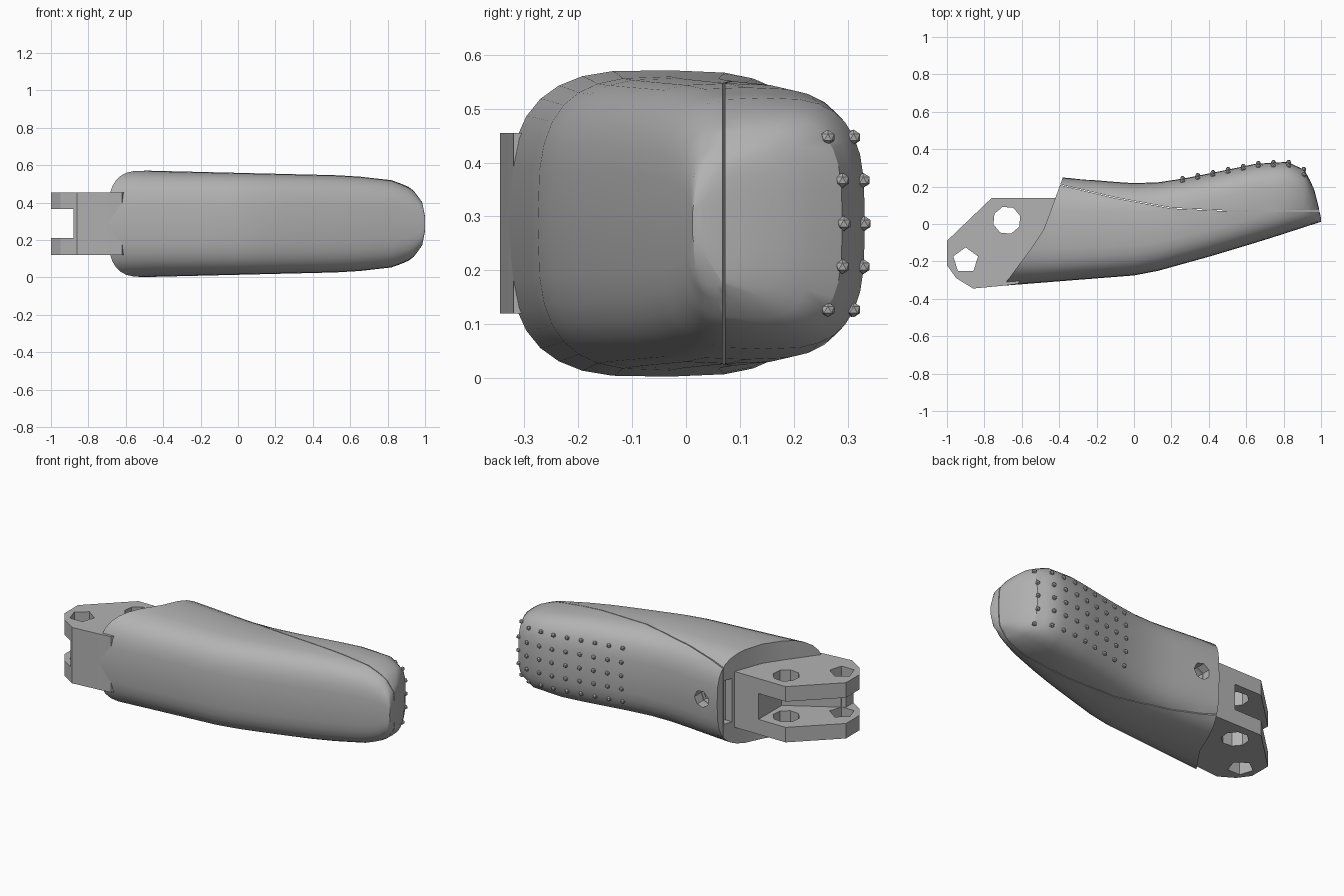
import bpy, bmesh, math
from mathutils import Vector

cube = bpy.data.objects.get("Cube")
if cube:
    bpy.data.objects.remove(cube, do_unlink=True)

grey = bpy.data.materials.new("plain grey")
grey.use_nodes = True
grey.diffuse_color = (0.45, 0.45, 0.45, 1)
grey.node_tree.nodes["Principled BSDF"].inputs["Base Color"].default_value = (0.45, 0.45, 0.45, 1)

MID = 0.287
# Outline keys along the length: front edge, back edge, half height
FRONT = [(-0.7, -0.33), (0, -0.275), (0.13, -0.25), (0.4, -0.175), (0.7, -0.085), (1, 0.012)]
BACK = [(-0.4, 0.25), (-0.1, 0.225), (0.05, 0.215), (0.2, 0.23), (0.5, 0.29), (0.65, 0.322),
        (0.82, 0.332), (0.91, 0.29), (0.96, 0.2), (0.985, 0.1), (1, 0.03)]
HALF = [(-0.6, 0.287), (0.6, 0.258), (0.83, 0.232), (0.93, 0.19), (0.985, 0.115), (1, 0.04)]
# Slanted joint end: x at a given y
END = [(-0.32, -0.69), (-0.17, -0.58), (-0.06, -0.495), (0.03, -0.46), (0.25, -0.38)]
POWER = 3.2


def interp(keys, v):
    if v <= keys[0][0]:
        return keys[0][1]
    for (a, p), (b, q) in zip(keys, keys[1:]):
        if v <= b:
            return p + (q - p) * (v - a) / (b - a)
    return keys[-1][1]


def make(name, bm, smooth=None):
    bmesh.ops.recalc_face_normals(bm, faces=bm.faces)
    me = bpy.data.meshes.new(name)
    bm.to_mesh(me)
    bm.free()
    ob = bpy.data.objects.new(name, me)
    bpy.context.collection.objects.link(ob)
    me.materials.append(grey)
    return ob


def prism(name, pts, z0, z1):
    bm = bmesh.new()
    face = bm.faces.new([bm.verts.new((x, y, z0)) for x, y in pts])
    up = bmesh.ops.extrude_face_region(bm, geom=[face])["geom"]
    bmesh.ops.translate(bm, vec=(0, 0, z1 - z0), verts=[g for g in up if isinstance(g, bmesh.types.BMVert)])
    return make(name, bm)


def ngon(cx, cy, r, n, turn=0):
    return [(cx + r * math.cos(turn + math.tau * i / n), cy + r * math.sin(turn + math.tau * i / n))
            for i in range(n)]


def cut(ob, cutter):
    cutter.hide_render = True
    mod = ob.modifiers.new("cut", "BOOLEAN")
    mod.object, mod.operation, mod.solver = cutter, "DIFFERENCE", "EXACT"
    bpy.context.view_layer.objects.active = ob
    bpy.ops.object.modifier_apply(modifier=mod.name)
    bpy.data.objects.remove(cutter, do_unlink=True)


def smooth(ob, degrees):
    bpy.ops.object.select_all(action="DESELECT")
    ob.select_set(True)
    bpy.context.view_layer.objects.active = ob
    bpy.ops.object.shade_smooth_by_angle(angle=math.radians(degrees))


def section_point(x, a):
    f, b, h = interp(FRONT, x), interp(BACK, x), interp(HALF, x)
    c, s = math.cos(a), math.sin(a)
    k = 2 / POWER
    y = (f + b) / 2 + (b - f) / 2 * math.copysign(abs(c) ** k, c)
    return y, MID + h * math.copysign(abs(s) ** k, s)


# Fingertip shell lofted from rounded-square sections
SIDES = 32
bm = bmesh.new()
rings = []
for s in [0, 0.25, 0.5, 0.75]:
    ring = []
    for i in range(SIDES):
        a = math.tau * i / SIDES
        x = -0.5
        for _ in range(5):
            y, z = section_point(x, a)
            x = interp(END, y) * (1 - s)
        ring.append(bm.verts.new((x, y, z)))
    rings.append(ring)
for x in [0, 0.13, 0.27, 0.4, 0.52, 0.65, 0.75, 0.82, 0.87, 0.91, 0.94, 0.965, 0.985, 1]:
    rings.append([bm.verts.new((x, *section_point(x, math.tau * i / SIDES))) for i in range(SIDES)])
for r, q in zip(rings, rings[1:]):
    for i in range(SIDES):
        j = (i + 1) % SIDES
        bm.faces.new((r[i], r[j], q[j], q[i]))
# joint face as strips between mirrored points, tip as one cap
r = rings[0]
for i in range(SIDES // 2):
    strip = [r[i], r[i + 1], r[-i - 1], r[-i] if i else r[0]]
    bm.faces.new(list(dict.fromkeys(strip)))
bm.faces.new(rings[-1])
shell = make("fingertip_shell", bm)

# Narrow seam between front shell and back pad
seam = [(-0.5, 0.235), (-0.1, 0.14), (0.2, 0.085), (0.5, 0.07), (1.1, 0.07)]
cut(shell, prism("seam_cutter", [(x, y - 0.002) for x, y in seam] +
                 [(x, y + 0.002) for x, y in reversed(seam)], -0.1, 0.7))

# Recess in the joint face beside the knuckle
cut(shell, prism("recess_cutter", [(-0.5, 0.155), (-0.37, 0.155), (-0.35, 0.205), (-0.5, 0.205)],
                 MID - 0.13, MID + 0.13))


# Screw hole in the back with a screw head inside
def back_cylinder(name, x, y0, y1, r, n):
    bm = bmesh.new()
    face = bm.faces.new([bm.verts.new((u, y0, v)) for u, v in ngon(x, MID, r, n)])
    up = bmesh.ops.extrude_face_region(bm, geom=[face])["geom"]
    bmesh.ops.translate(bm, vec=(0, y1 - y0, 0), verts=[g for g in up if isinstance(g, bmesh.types.BMVert)])
    return make(name, bm)


cut(shell, back_cylinder("hole_cutter", -0.27, 0.1, 0.4, 0.05, 7))
smooth(shell, 32)
back_cylinder("screw_head", -0.27, 0.09, 0.17, 0.03, 6)

# Forked knuckle
knuckle = prism("knuckle", [(-1, -0.09), (-0.76, 0.14), (-0.38, 0.14), (-0.42, 0), (-0.62, -0.32),
                            (-0.7, -0.33), (-0.86, -0.345), (-0.95, -0.29), (-1, -0.22)], 0.12, 0.455)
cut(knuckle, prism("slot_cutter", [(-1.1, -0.5), (-0.88, -0.5), (-0.88, -0.26), (-0.58, -0.08),
                                   (-0.58, 0.3), (-1.1, 0.3)], 0.21, 0.365))
cut(knuckle, prism("pivot_cutter", ngon(-0.9, -0.195, 0.07, 5, math.pi / 2), 0, 0.6))
cut(knuckle, prism("pin_cutter", ngon(-0.68, 0.02, 0.075, 8, 0.3), 0, 0.6))

# Grip studs on the back pad
bm = bmesh.new()
for col in range(9):
    x = 0.26 + 0.081 * col
    for row in range(-2, 3):
        dz = 0.08 * row
        f, b, h = interp(FRONT, x), interp(BACK, x), interp(HALF, x)
        if abs(dz) > h * 0.85:
            continue
        y = (f + b) / 2 + (b - f) / 2 * (1 - abs(dz / h) ** POWER) ** (1 / POWER)
        new = bmesh.ops.create_icosphere(bm, subdivisions=1, radius=0.014)["verts"]
        bmesh.ops.translate(bm, vec=Vector((x, y + 0.002, MID + dz)), verts=new)
make("grip_studs", bm)
